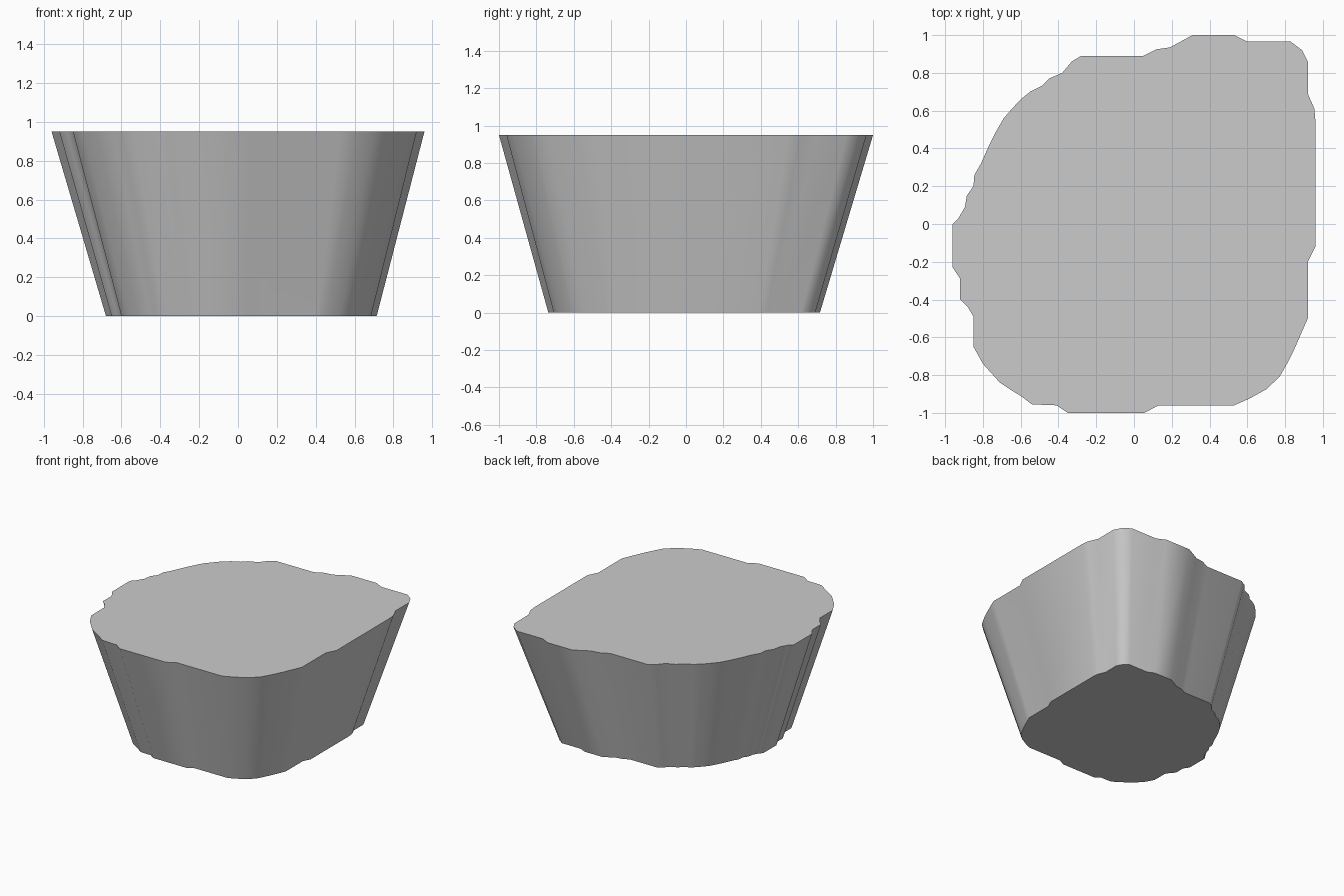
import bpy, bmesh, math

if "Cube" in bpy.data.objects:
    bpy.data.objects.remove(bpy.data.objects["Cube"])

# Irregular outline of the top face, clockwise from the left side
OUTLINE = [
    (-.96, 0), (-.93, .03), (-.895, .09), (-.885, .15), (-.85, .20), (-.845, .26),
    (-.81, .32), (-.77, .41), (-.73, .49), (-.69, .56), (-.655, .60), (-.60, .66),
    (-.55, .70), (-.49, .73), (-.45, .77), (-.38, .80), (-.33, .86), (-.28, .89),
    (.05, .89), (.12, .925), (.19, .935), (.31, 1), (.53, 1), (.60, .965),
    (.83, .965), (.89, .92), (.92, .86), (.92, .69), (.955, .61), (.96, .55),
    (.96, -.12), (.92, -.20), (.92, -.50), (.885, -.58), (.85, -.66), (.81, -.74),
    (.77, -.81), (.70, -.875), (.61, -.925), (.53, -.96), (.13, -.96), (.055, -1),
    (-.35, -1), (-.41, -.96), (-.54, -.955), (-.60, -.91), (-.65, -.88), (-.71, -.84),
    (-.80, -.74), (-.85, -.65), (-.85, -.49), (-.88, -.44), (-.92, -.40), (-.92, -.29),
    (-.96, -.23),
]
HEIGHT = 0.95
BASE_SCALE, BASE_X, BASE_Y = 0.726, 0.017, -0.01

# Tapered block: the outline shrinks evenly toward the base
bm = bmesh.new()
pts = OUTLINE[::-1]
top = [bm.verts.new((x, y, HEIGHT)) for x, y in pts]
base = [bm.verts.new((x * BASE_SCALE + BASE_X, y * BASE_SCALE + BASE_Y, 0)) for x, y in pts]
bm.faces.new(top)
bm.faces.new(base[::-1])
for i in range(len(pts)):
    j = (i + 1) % len(pts)
    bm.faces.new((base[i], base[j], top[j], top[i]))
bmesh.ops.recalc_face_normals(bm, faces=bm.faces)

mesh = bpy.data.meshes.new("tapered_block")
bm.to_mesh(mesh)
bm.free()
block = bpy.data.objects.new("tapered_block", mesh)
bpy.context.collection.objects.link(block)

# Smooth sides, crisp top and bottom rims
bpy.context.view_layer.objects.active = block
block.select_set(True)
bpy.ops.object.shade_smooth_by_angle(angle=math.radians(55))
